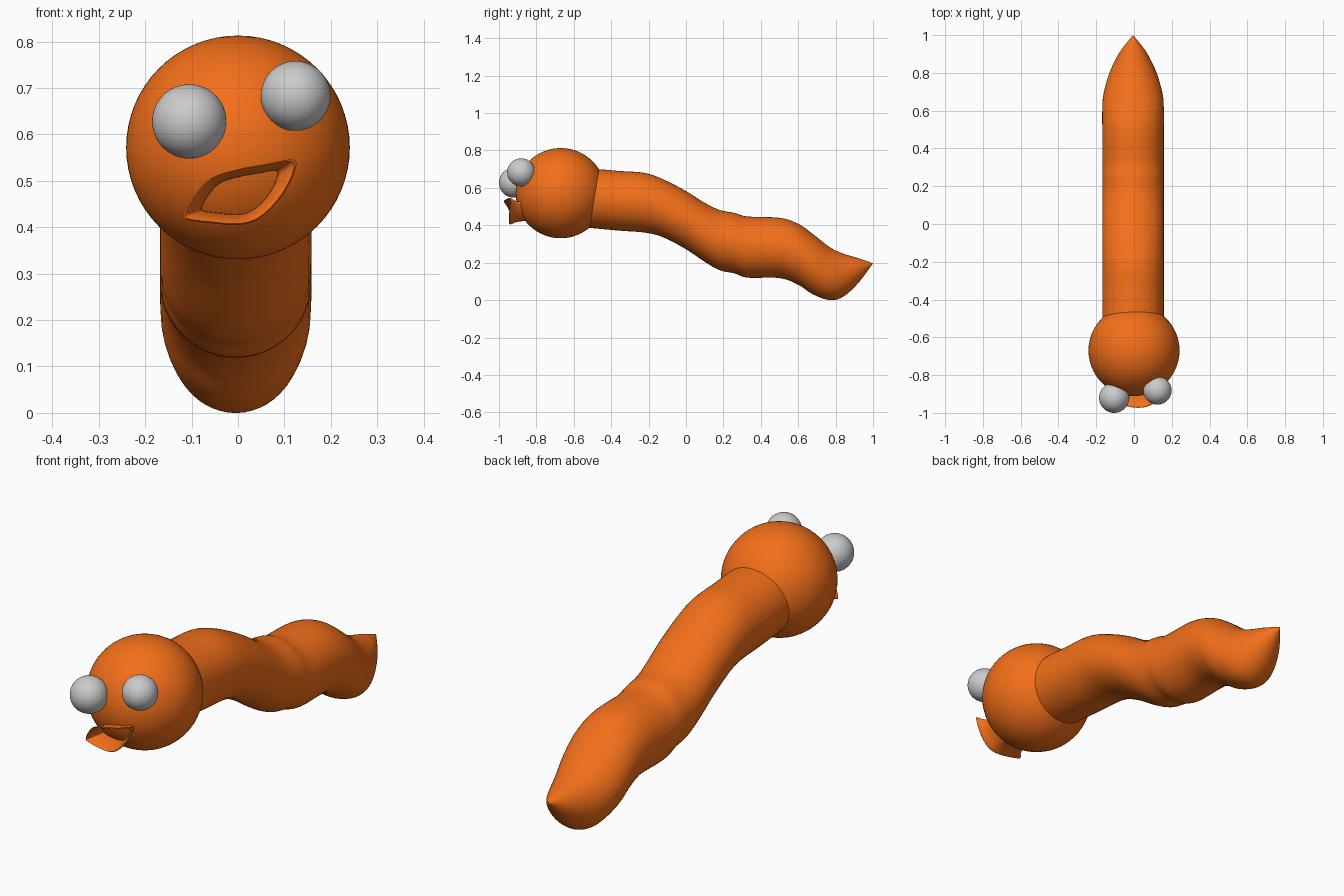
import bpy, bmesh
from math import sin, cos, pi, sqrt

if "Cube" in bpy.data.objects:
    bpy.data.objects.remove(bpy.data.objects["Cube"])

orange = bpy.data.materials.new("orange")
orange.diffuse_color = (0.9, 0.16, 0.01, 1)
orange.use_nodes = True
orange.node_tree.nodes["Principled BSDF"].inputs["Base Color"].default_value = orange.diffuse_color


def catmull(points, steps, closed=False):
    """Smooth curve through points of any dimension."""
    n = len(points)
    get = (lambda i: points[i % n]) if closed else (lambda i: points[max(0, min(n - 1, i))])
    out = []
    for i in range(n if closed else n - 1):
        for s in range(steps):
            t = s / steps
            out.append([0.5 * (2 * b + (c - a) * t + (2 * a - 5 * b + 4 * c - d) * t * t
                               + (3 * b - a - 3 * c + d) * t ** 3)
                        for a, b, c, d in zip(get(i - 1), get(i), get(i + 1), get(i + 2))])
    if not closed:
        out.append(list(points[-1]))
    return out


def loft(name, rings, cap=False):
    """Skin a list of equally long closed rings."""
    bm = bmesh.new()
    loops = [[bm.verts.new(p) for p in ring] for ring in rings]
    n = len(rings[0])
    for a, b in zip(loops, loops[1:]):
        for i in range(n):
            bm.faces.new((a[i], a[(i + 1) % n], b[(i + 1) % n], b[i]))
    if cap:
        bm.faces.new(loops[0])
    bmesh.ops.remove_doubles(bm, verts=bm.verts, dist=0.0001)
    bmesh.ops.recalc_face_normals(bm, faces=bm.faces)
    mesh = bpy.data.meshes.new(name)
    bm.to_mesh(mesh)
    bm.free()
    obj = bpy.data.objects.new(name, mesh)
    bpy.context.collection.objects.link(obj)
    finish(obj, orange)


def finish(obj, mat=None):
    bpy.ops.object.select_all(action='DESELECT')
    obj.select_set(True)
    bpy.context.view_layer.objects.active = obj
    bpy.ops.object.shade_smooth_by_angle(angle=0.7)
    if mat:
        obj.data.materials.append(mat)


def ball(name, loc, radius, mat=None):
    bpy.ops.mesh.primitive_uv_sphere_add(segments=64, ring_count=32, radius=radius, location=loc)
    obj = bpy.context.object
    obj.name = name
    finish(obj, mat)


# Head and mismatched eyes
HEAD, HEAD_R = (0, -0.67, 0.572), 0.241
ball("head", HEAD, HEAD_R, orange)
ball("left_eye", (-0.105, -0.92, 0.628), 0.08)
ball("right_eye", (0.124, -0.881, 0.683), 0.075)

# Wavy body: (y, top, bottom, half width), pointed at the tail
profile = [(-0.56, 0.703, 0.391, 0.163), (-0.47, 0.70, 0.382, 0.163), (-0.35, 0.69, 0.371, 0.163),
           (-0.22, 0.68, 0.361, 0.163), (-0.12, 0.645, 0.335, 0.163), (0.0, 0.583, 0.272, 0.163),
           (0.1, 0.52, 0.205, 0.163), (0.18, 0.482, 0.16, 0.163), (0.26, 0.466, 0.143, 0.163),
           (0.33, 0.447, 0.12, 0.163), (0.5, 0.44, 0.118, 0.163), (0.6, 0.408, 0.082, 0.163),
           (0.68, 0.352, 0.03, 0.158), (0.77, 0.282, 0.0, 0.135), (0.84, 0.249, 0.018, 0.108),
           (0.92, 0.225, 0.09, 0.064), (1.0, 0.197, 0.197, 0.0)]
SIDES = 48
rings = []
for y, top, bottom, w in catmull(profile, 5):
    rings.append([(-0.005 + w * cos(2 * pi * i / SIDES), y,
                   (top + bottom) / 2 + (top - bottom) / 2 * sin(2 * pi * i / SIDES))
                  for i in range(SIDES)])
loft("body", rings, cap=True)

# Crooked flared mouth: lip outline in x, y, z
lip = [(-0.119, -0.925, 0.425), (-0.1, -0.935, 0.462), (-0.06, -0.955, 0.505), (0.0, -0.968, 0.525),
       (0.065, -0.965, 0.537), (0.122, -0.94, 0.545), (0.118, -0.937, 0.508), (0.088, -0.942, 0.458),
       (0.045, -0.943, 0.418), (0.0, -0.94, 0.405), (-0.06, -0.935, 0.409), (-0.107, -0.926, 0.415)]
outline = catmull(lip, 4, closed=True)
CX, CZ = 0.003, 0.474


def mouth_ring(scale, back, t=0.0):
    """Scaled lip outline, moved back and blended by t onto the head surface."""
    ring = []
    for x, y, z in outline:
        x, z = CX + (x - CX) * scale, CZ + (z - CZ) * scale
        skin = HEAD[1] - sqrt(max(0, HEAD_R ** 2 - x * x - (z - HEAD[2]) ** 2)) + 0.012
        ring.append((x, (y + back) * (1 - t) + skin * t, z))
    return ring


loft("mouth", [mouth_ring(0.74, 0, 1), mouth_ring(0.76, 0.01, 0.5), mouth_ring(0.87, 0.012, 0.1),
               mouth_ring(0.97, 0.008), mouth_ring(1.0, 0.0), mouth_ring(0.96, -0.004),
               mouth_ring(0.87, 0.004), mouth_ring(0.77, 0.01, 0.25), mouth_ring(0.68, 0.01, 0.6),
               mouth_ring(0.66, 0, 1)])
